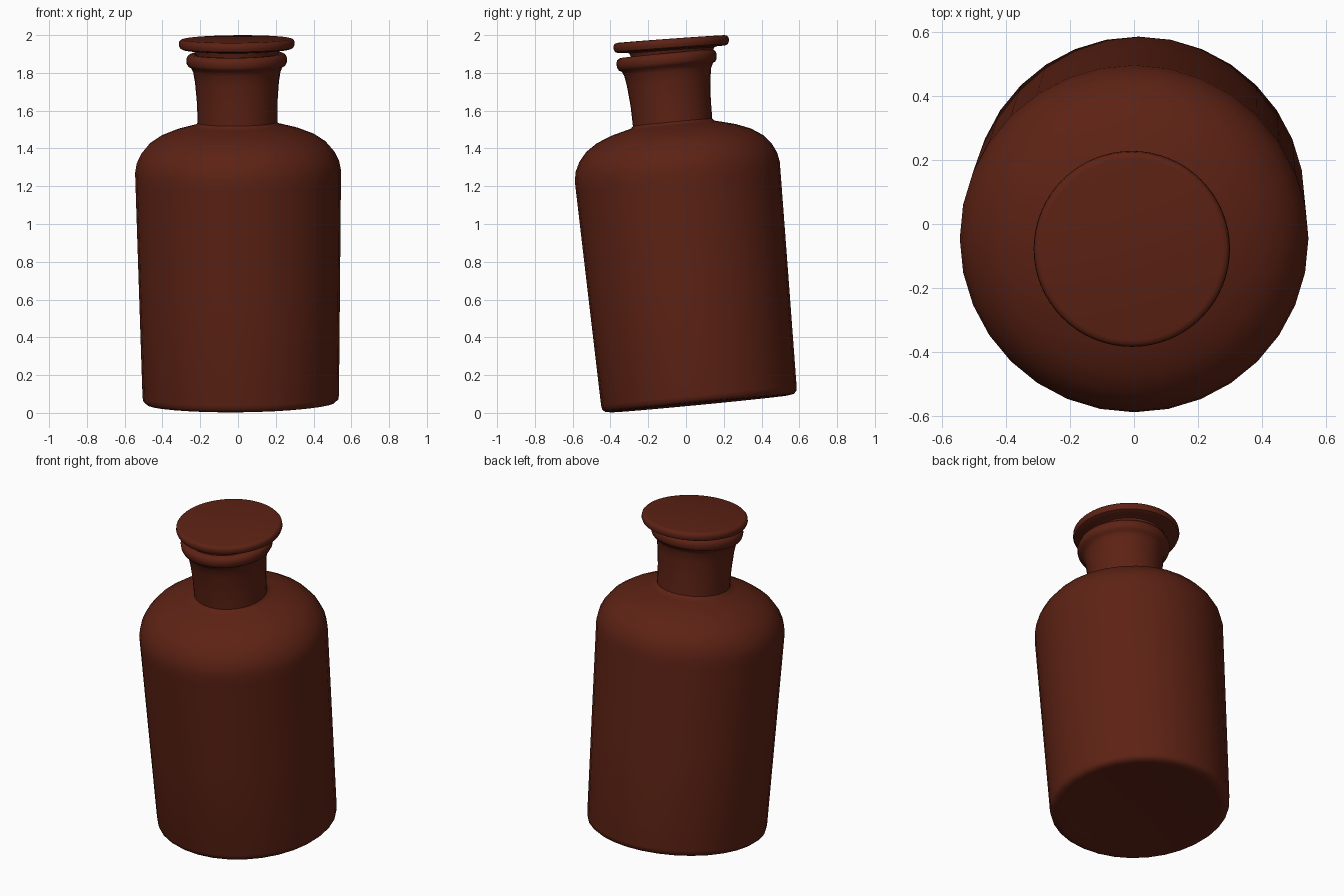
import bpy, bmesh, math
from mathutils import Vector, Matrix

if "Cube" in bpy.data.objects:
    bpy.data.objects.remove(bpy.data.objects["Cube"])

amber = bpy.data.materials.new("amber_glass")
amber.diffuse_color = (0.11, 0.016, 0.007, 1)
amber.use_nodes = True
amber.node_tree.nodes["Principled BSDF"].inputs["Base Color"].default_value = amber.diffuse_color


def lathe(name, profile, sides, base, axis):
    """Spin an (r, z) profile around z, then lean it along the axis."""
    bm = bmesh.new()
    rings = []
    for r, z in profile:
        if r == 0:
            rings.append([bm.verts.new((0, 0, z))])
        else:
            rings.append([bm.verts.new((r * math.cos(a), r * math.sin(a), z))
                          for a in (2 * math.pi * i / sides for i in range(sides))])
    for lo, hi in zip(rings, rings[1:]):
        for i in range(sides):
            j = (i + 1) % sides
            quad = [lo[i % len(lo)], lo[j % len(lo)], hi[j % len(hi)], hi[i % len(hi)]]
            bm.faces.new(list(dict.fromkeys(quad)))
    bmesh.ops.recalc_face_normals(bm, faces=bm.faces)
    lean = Vector((0, 0, 1)).rotation_difference(Vector(axis)).to_matrix().to_4x4()
    bm.transform(Matrix.Translation(base) @ lean)
    mesh = bpy.data.meshes.new(name)
    bm.to_mesh(mesh)
    bm.free()
    obj = bpy.data.objects.new(name, mesh)
    bpy.context.collection.objects.link(obj)
    mesh.materials.append(amber)
    bpy.ops.object.select_all(action='DESELECT')
    obj.select_set(True)
    bpy.context.view_layer.objects.active = obj
    bpy.ops.object.shade_smooth_by_angle(angle=math.radians(40))
    return obj


# Hollow bottle: base, wall, shoulder, neck, rolled lip, then back down inside
outside = [(0, 0.012), (0.42, 0.008), (0.47, 0), (0.50, 0.004), (0.516, 0.018),
           (0.52, 0.04), (0.532, 0.6), (0.544, 1.18), (0.545, 1.235), (0.536, 1.285),
           (0.512, 1.335), (0.47, 1.385), (0.41, 1.425), (0.33, 1.457),
           (0.25, 1.478), (0.222, 1.485), (0.211, 1.497), (0.213, 1.6),
           (0.222, 1.71), (0.231, 1.765), (0.243, 1.79), (0.257, 1.797),
           (0.265, 1.812), (0.267, 1.835), (0.260, 1.853), (0.245, 1.862)]
inside = [(0.225, 1.862), (0.205, 1.845), (0.175, 1.5), (0.25, 1.44), (0.41, 1.38),
          (0.48, 1.31), (0.505, 1.22), (0.48, 0.08), (0.44, 0.05), (0, 0.05)]
lathe("bottle", outside + inside, 32, (0.015, 0.072, 0.048), (-0.012, -0.096, 1))

# Stopper: tapered plug under a thin rounded disc, seated slightly askew
stopper = [(0, -0.35), (0.165, -0.35), (0.172, -0.34), (0.205, -0.12), (0.225, -0.06),
           (0.245, -0.054), (0.285, -0.054), (0.300, -0.047), (0.307, -0.03),
           (0.305, -0.012), (0.297, -0.003), (0.285, 0), (0, 0)]
lathe("stopper", stopper, 64, (-0.007, -0.08, 1.979), (-0.008, -0.072, 1))
